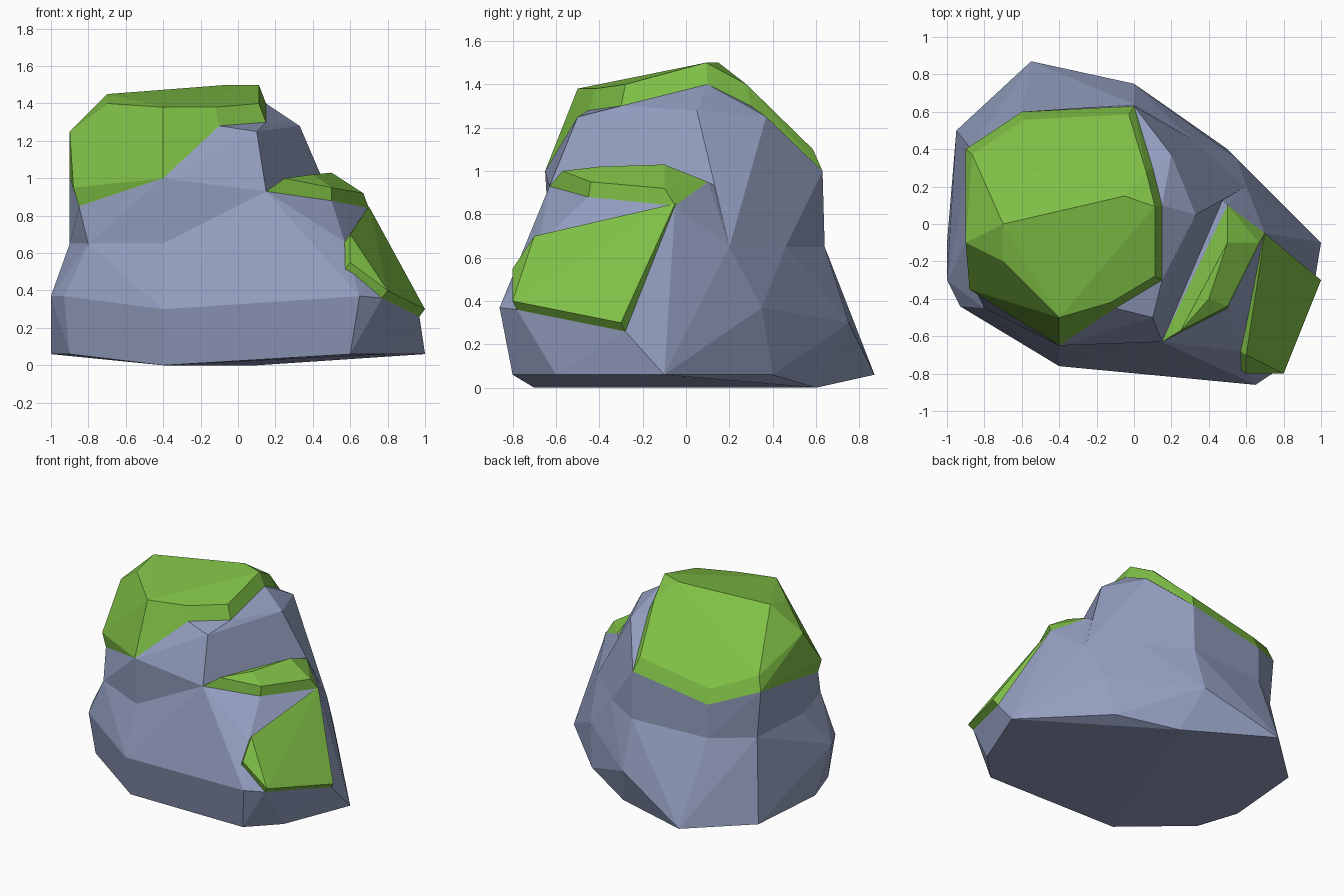
import bpy
import bmesh
import math
from mathutils import Vector

default_cube = bpy.data.objects.get("Cube")
if default_cube:
    bpy.data.objects.remove(default_cube, do_unlink=True)


def make_material(name, color):
    material = bpy.data.materials.new(name)
    material.use_nodes = True
    material.diffuse_color = color
    shader = material.node_tree.nodes["Principled BSDF"]
    shader.inputs["Base Color"].default_value = color
    return material


def level_ring(height, *outline):
    """Corners that all lie at one height."""
    return [Vector((x, y, height)) for x, y in outline]


def corners(*points):
    return [Vector(point) for point in points]


def shifted(points, offset):
    return [point + Vector(offset) for point in points]


def drawn_in(points, center, shrink, lift):
    """Copy a hem upward while pulling it toward the center line."""
    result = []
    for point in points:
        moved = center + (point - center) * shrink
        moved.z = point.z + lift
        result.append(moved)
    return result


def faceted_chunk(name, points, material):
    """Wrap corner points in a flat-faced convex chunk."""
    bm = bmesh.new()
    for point in points:
        bm.verts.new(point)
    bmesh.ops.convex_hull(bm, input=bm.verts[:])
    inside = [vert for vert in bm.verts if not vert.link_faces]
    bmesh.ops.delete(bm, geom=inside, context="VERTS")
    bmesh.ops.dissolve_limit(bm, angle_limit=math.radians(3),
                             verts=bm.verts[:], edges=bm.edges[:])
    bmesh.ops.recalc_face_normals(bm, faces=bm.faces[:])
    mesh = bpy.data.meshes.new(name)
    bm.to_mesh(mesh)
    bm.free()
    mesh.materials.append(material)
    chunk = bpy.data.objects.new(name, mesh)
    bpy.context.collection.objects.link(chunk)


stone = make_material("blue grey stone", (0.29, 0.34, 0.52, 1))
moss = make_material("green moss", (0.21, 0.52, 0.06, 1))

# Moss slab on the sloping flank, its back face sunk into the stone
slab_front = corners((.7, -.05, .85), (.6, -.7, .7), (.6, -.8, .55),
                     (.8, -.8, .4), (1, -.3, .3))
slab_back = shifted(slab_front, (-.03, .02, -.04))
faceted_chunk("flank_moss", slab_front + slab_back, moss)

# Moss tongue resting on the stone ledge
ledge = corners((.15, -.63, .93), (.5, -.45, .88), (.7, -.05, .84), (.5, .1, .95))
tongue = corners((.25, -.57, 1), (.4, -.4, 1.02), (.5, -.1, 1.03),
                 (.67, -.1, .92), (.5, -.44, .95))
faceted_chunk("ledge_moss", ledge + tongue, moss)

# Lower boulder: flat foot, wide rim and a waist shared with the upper boulder
sole = level_ring(0, (-.4, -.7), (.1, .6))
foot = level_ring(.06, (-1, -.1), (-.95, .5), (-.55, .87), (.5, .4), (.8, .1),
                  (1, -.1), (.8, -.6), (.6, -.8), (-.9, -.4))
rim = level_ring(.37, (-.93, -.44), (.65, -.86), (.55, .35), (-1, -.3))
rim += level_ring(.3, (-.4, -.76), (0, .75))
waist = level_ring(.65, (-.8, -.45), (-.9, -.1), (-.4, -.63), (-.87, .4),
                   (-.6, .6), (0, .64), (.3, .46), (.6, .2))
faceted_chunk("lower_boulder", sole + foot + rim + waist + slab_back + ledge, stone)

# Upper boulder: rises from the waist to the hem of the moss cap
hem = corners((-.85, -.35, .85), (-.4, -.65, 1), (-.1, -.45, 1.28),
              (.15, -.3, 1.3), (.15, .1, 1.4), (.1, .3, 1.3),
              (0, .63, 1), (-.6, .6, .9), (-.9, .4, 1))
brow = corners((.1, -.5, 1.25), (.33, .05, 1.28), (.2, .37, 1.25), (.3, .3, 1.1))
faceted_chunk("upper_boulder", waist + ledge[:1] + hem + brow, stone)

# Moss cap: hem, drawn-in upper edge, crown and left bulge
edge = drawn_in(hem, Vector((-.4, 0, 0)), .93, .1)
crown = corners((-.7, 0, 1.45), (-.05, .15, 1.5), (-.7, -.2, 1.4), (-.4, -.5, 1.38))
bulge = corners((-.9, -.1, 1.25), (-.88, -.35, .95))
faceted_chunk("moss_cap", hem + edge + crown + bulge, moss)
